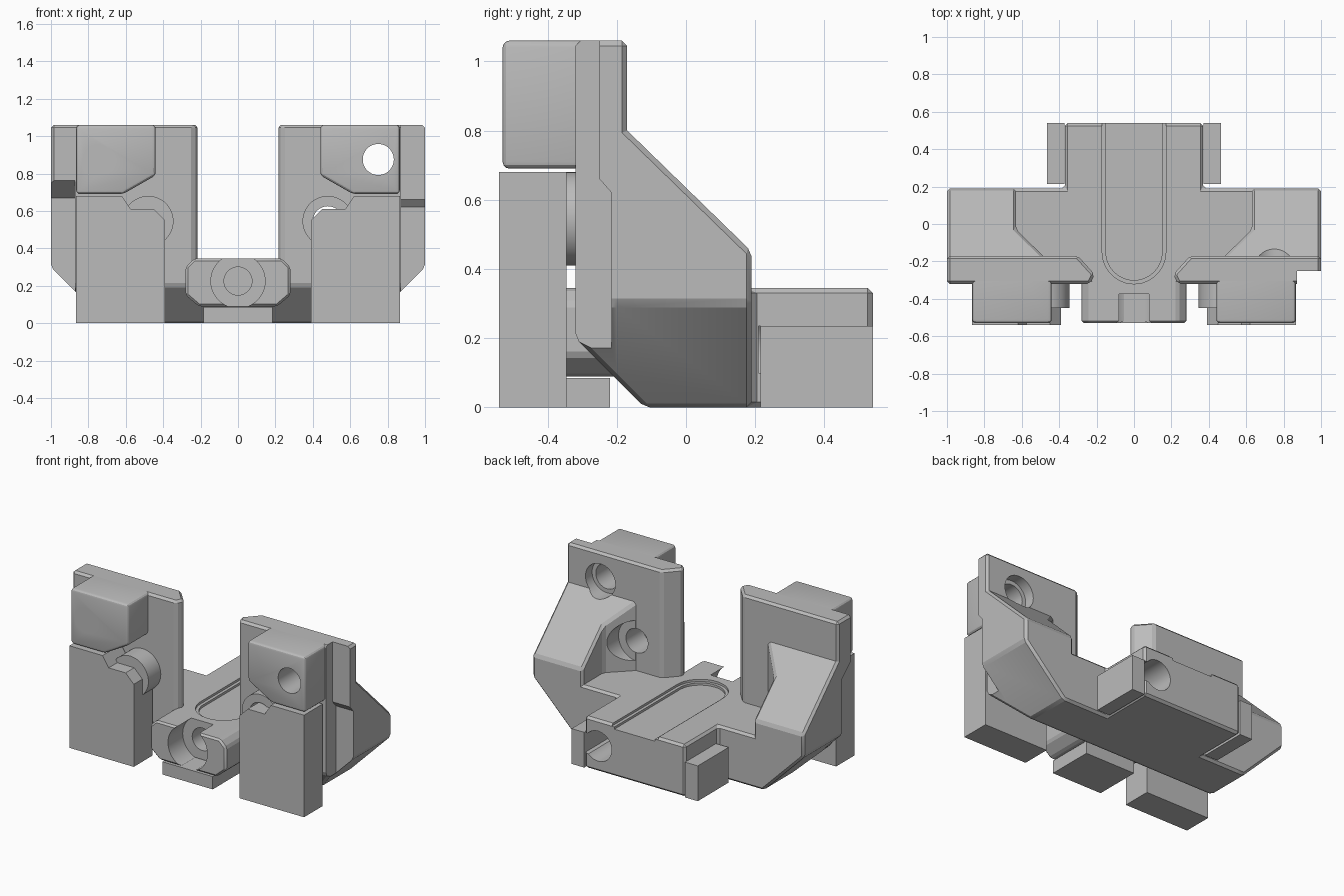
import bpy, bmesh, math
from mathutils import Vector

if "Cube" in bpy.data.objects:
    bpy.data.objects.remove(bpy.data.objects["Cube"], do_unlink=True)

grey = bpy.data.materials.new("plain grey")
grey.use_nodes = True
grey.diffuse_color = (0.5, 0.5, 0.5, 1)
grey.node_tree.nodes["Principled BSDF"].inputs["Base Color"].default_value = (0.5, 0.5, 0.5, 1)


def prism(name, pts, axis, lo, hi, bevel=0.0, cuts=(), side=1, segments=1):
    """Extrude a profile along an axis, trim it with planes, bevel it; side=-1 mirrors in x."""
    place = {"x": lambda u, v, w: (w, u, v),
             "y": lambda u, v, w: (u, w, v),
             "z": lambda u, v, w: (u, v, w)}[axis]
    bm = bmesh.new()
    low = [bm.verts.new(place(u, v, lo)) for u, v in pts]
    high = [bm.verts.new(place(u, v, hi)) for u, v in pts]
    bm.faces.new(low)
    bm.faces.new(high)
    for i in range(len(pts)):
        j = (i + 1) % len(pts)
        bm.faces.new((low[i], low[j], high[j], high[i]))
    for co, normal in cuts:
        geom = bm.verts[:] + bm.edges[:] + bm.faces[:]
        res = bmesh.ops.bisect_plane(bm, geom=geom, plane_co=co, plane_no=normal,
                                     dist=1e-5, clear_outer=True)
        rim = [e for e in res["geom_cut"] if isinstance(e, bmesh.types.BMEdge) and e.is_boundary]
        if rim:
            bmesh.ops.edgenet_fill(bm, edges=rim)
    bmesh.ops.recalc_face_normals(bm, faces=bm.faces[:])
    if bevel:
        bmesh.ops.bevel(bm, geom=bm.edges[:], offset=bevel, segments=segments,
                        profile=0.5, affect="EDGES", clamp_overlap=True)
    if side < 0:
        for v in bm.verts:
            v.co.x = -v.co.x
    bmesh.ops.recalc_face_normals(bm, faces=bm.faces[:])
    mesh = bpy.data.meshes.new(name)
    bm.to_mesh(mesh)
    bm.free()
    mesh.materials.append(grey)
    obj = bpy.data.objects.new(name, mesh)
    bpy.context.collection.objects.link(obj)
    return obj


def box(name, x0, x1, y0, y1, z0, z1, **kw):
    return prism(name, [(x0, y0), (x1, y0), (x1, y1), (x0, y1)], "z", z0, z1, **kw)


def rod(name, x, z, r, y0, y1, **kw):
    ring = [(x + r * math.cos(math.tau * i / 48), z + r * math.sin(math.tau * i / 48))
            for i in range(48)]
    return prism(name, ring, "y", y0, y1, **kw)


def combine(target, other, op):
    mod = target.modifiers.new("join", "BOOLEAN")
    mod.operation, mod.object, mod.solver = op, other, "EXACT"
    bpy.context.view_layer.objects.active = target
    bpy.ops.object.modifier_apply(modifier=mod.name)
    bpy.data.objects.remove(other, do_unlink=True)


def add(other):
    combine(body, other, "UNION")


def cut(other):
    combine(body, other, "DIFFERENCE")


# Trim planes shared by the body parts
front_slant = (Vector((0, -0.12, 0)), Vector((0, -1, -1)))
outer_slant = (Vector((0.7, 0, 0)), Vector((1, 0, -1)))
back_slope = (Vector((0, 0.19, 0.45)), Vector((0, 0.36, 0.37)))

# Base plate with rear tongue
half = [(0.68, -0.32), (0.68, 0.19), (0.37, 0.19), (0.37, 0.54)]
plan = half + [(-x, y) for x, y in reversed(half)]
body = prism("bracket_body", plan, "z", 0, 0.345, bevel=0.015, cuts=[front_slant])

# Front nose
nose = [(0.21, 0.09), (0.28, 0.15), (0.28, 0.30), (0.235, 0.345)]
nose += [(-x, z) for x, z in reversed(nose)]
add(prism("nose", nose, "y", -0.53, -0.15, bevel=0.012))

for s in (1, -1):
    # Upright plate
    add(prism("upright", [(0.21, -0.27), (0.235, -0.32), (1, -0.32), (1, -0.17), (0.30, -0.17)],
              "z", 0, 1.06, bevel=0.015, cuts=[front_slant, outer_slant], side=s))
    # Sloped gusset behind the upright
    add(prism("gusset", [(0.63, 0.19), (1, 0.19), (1, -0.215), (0.44, -0.215), (0.63, -0.03)],
              "z", 0, 1.0, bevel=0.015, cuts=[front_slant, outer_slant, back_slope], side=s))
    # Front clamp block
    add(prism("clamp_block", [(0.44, 1.06), (0.44, 0.79), (0.615, 0.69), (0.865, 0.69), (0.865, 1.06)],
              "y", -0.53, -0.2, bevel=0.02, segments=3, side=s))
    # Screw boss
    add(rod("boss", 0.48, 0.545, 0.135, -0.45, -0.25, side=s))

# Recesses on the outer front corners
cut(prism("recess", [(-0.6, -0.1), (-0.215, -0.1), (-0.215, 0.62), (-0.25, 0.66), (-0.25, 1.2), (-0.6, 1.2)],
          "x", 0.872, 1.1))
cut(prism("recess", [(-0.6, -0.1), (-0.215, -0.1), (-0.215, 0.67), (-0.33, 0.77), (-0.6, 0.77)],
          "x", 0.872, 1.1, side=-1))

for s in (1, -1):
    # Clamp and boss holes with rear counterbores
    cut(rod("hole", 0.75, 0.875, 0.083, -0.7, 0.4, side=s))
    cut(rod("counterbore", 0.75, 0.875, 0.11, -0.24, 0.4, side=s))
    cut(rod("hole", 0.48, 0.545, 0.08, -0.7, 0.4, side=s))
    cut(rod("counterbore", 0.48, 0.545, 0.135, -0.168, 0.4, side=s))
    # Rear sockets, open to the side
    cut(rod("socket", 0.27, 0.17, 0.1, 0.2, 0.7, side=s))
    cut(box("side_slot", 0.30, 0.5, 0.21, 0.7, 0.10, 0.235, side=s))

# Nose hole and counterbore
cut(rod("hole", 0, 0.225, 0.075, -0.7, -0.2))
cut(rod("counterbore", 0, 0.225, 0.145, -0.7, -0.375))

# Round-ended channel in the top, with sloped sides
for r, z in ((0.17, 0.33), (0.15, 0.315)):
    arc = [(r * math.cos(a), -0.15 + r * math.sin(a))
           for a in (math.pi + math.pi * i / 24 for i in range(25))]
    cut(prism("channel", arc + [(r, 0.7), (-r, 0.7)], "z", z, 0.5))

# Loose supports
for s, label in ((1, "left"), (-1, "right")):
    prism(label + "_front_support",
          [(0.39, 0), (0.39, 0.55), (0.45, 0.61), (0.575, 0.61), (0.62, 0.68), (0.865, 0.68), (0.865, 0)],
          "y", -0.54, -0.345, side=s)
    box(label + "_rear_support", 0.372, 0.465, 0.215, 0.54, 0, 0.235, side=s)
box("nose_support", -0.185, 0.185, -0.53, -0.22, 0, 0.085)

# Smooth round walls, keep edges sharp
bpy.ops.object.select_all(action="DESELECT")
body.select_set(True)
bpy.context.view_layer.objects.active = body
bpy.ops.object.shade_smooth_by_angle(angle=math.radians(20))
